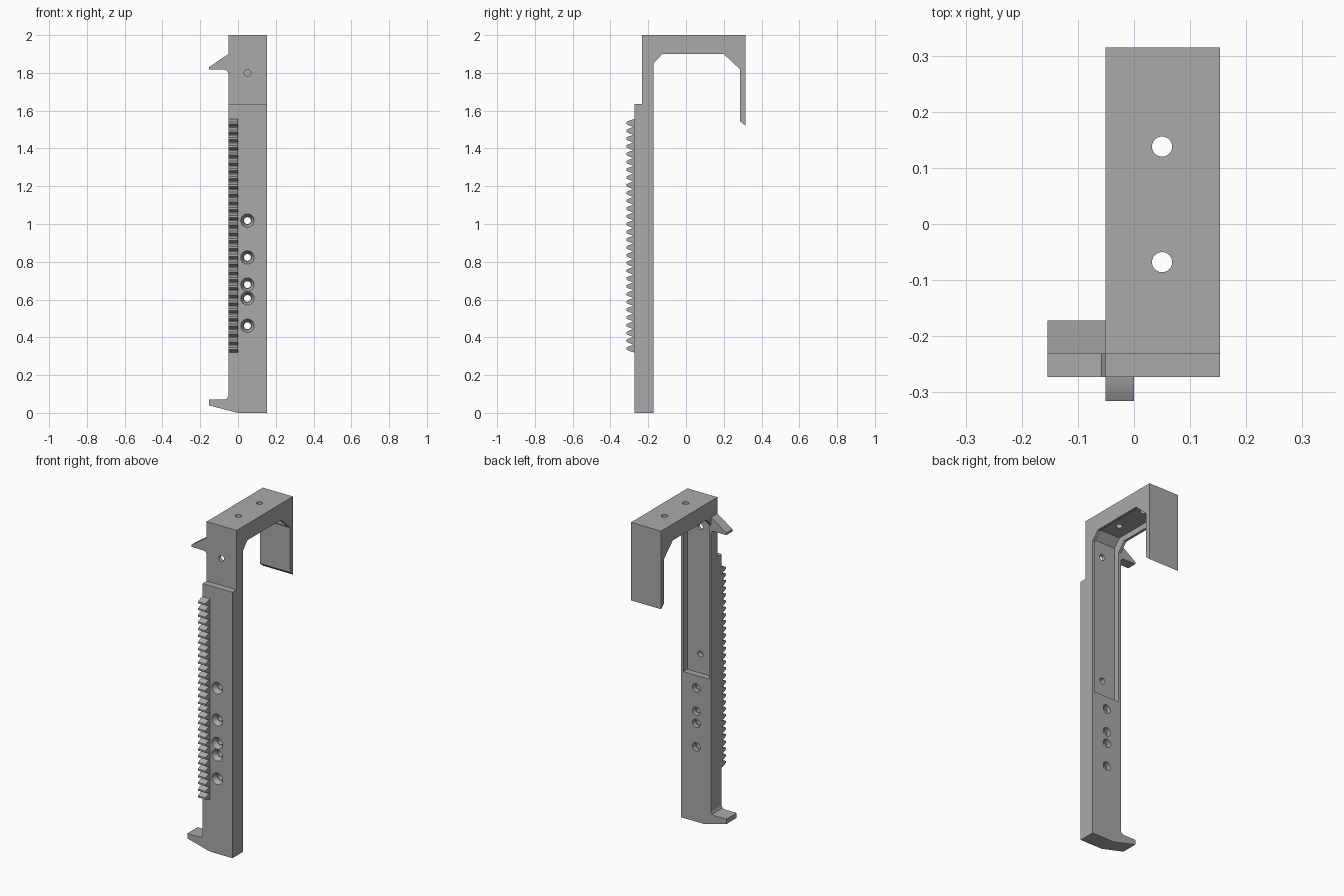
import bpy, bmesh, math
from mathutils import Matrix, Vector

cube = bpy.data.objects.get("Cube")
if cube:
    bpy.data.objects.remove(cube, do_unlink=True)

grey = bpy.data.materials.new("mid grey plastic")
grey.use_nodes = True
grey.diffuse_color = (0.4, 0.4, 0.4, 1)
grey.node_tree.nodes["Principled BSDF"].inputs["Base Color"].default_value = (0.4, 0.4, 0.4, 1)


def finish(name, bm):
    bmesh.ops.recalc_face_normals(bm, faces=bm.faces[:])
    mesh = bpy.data.meshes.new(name)
    bm.to_mesh(mesh)
    bm.free()
    mesh.materials.append(grey)
    ob = bpy.data.objects.new(name, mesh)
    bpy.context.collection.objects.link(ob)
    return ob


def prism(name, axis, profile, lo, hi):
    """Extrude a (y, z) profile along x, or an (x, z) profile along y."""
    bm = bmesh.new()
    place = (lambda a, b, t: (t, a, b)) if axis == "x" else (lambda a, b, t: (a, t, b))
    face = bm.faces.new([bm.verts.new(place(a, b, lo)) for a, b in profile])
    new = bmesh.ops.extrude_face_region(bm, geom=[face])["geom"]
    shift = Vector((hi - lo, 0, 0)) if axis == "x" else Vector((0, hi - lo, 0))
    bmesh.ops.translate(bm, vec=shift, verts=[v for v in new if isinstance(v, bmesh.types.BMVert)])
    return finish(name, bm)


def drill(start, end, r1, r2):
    start, end = Vector(start), Vector(end)
    d = end - start
    mat = Matrix.Translation((start + end) / 2) @ d.to_track_quat("Z", "Y").to_matrix().to_4x4()
    bm = bmesh.new()
    bmesh.ops.create_cone(bm, cap_ends=True, segments=24, radius1=r1, radius2=r2,
                          depth=d.length, matrix=mat)
    return finish("cutter", bm)


def cut(target, cutter):
    cutter.hide_render = True
    mod = target.modifiers.new("cut", "BOOLEAN")
    mod.operation, mod.solver, mod.object = "DIFFERENCE", "EXACT", cutter
    bpy.ops.object.select_all(action="DESELECT")
    bpy.context.view_layer.objects.active = target
    target.select_set(True)
    bpy.ops.object.modifier_apply(modifier=mod.name)
    bpy.data.objects.remove(cutter, do_unlink=True)


LEFT, RIGHT, MID = 0.153, -0.051, 0.05
FRONT, STEP, BACK = -0.273, -0.232, -0.172

# Hooked bar: long upright, top slab and short rear lip
body = prism("hooked_bar", "x", [
    (FRONT, 0), (FRONT, 1.635), (STEP, 1.635), (STEP, 2), (0.315, 2), (0.315, 1.52),
    (0.285, 1.545), (0.285, 1.82), (0.2, 1.9), (-0.125, 1.9), (BACK, 1.85), (BACK, 0)],
    RIGHT, LEFT)

# Sloped lower corner, running on into the lower latch
cut(body, prism("cutter", "y", [(0, 0), (-0.1, 0.026), (-0.1, -0.1), (0, -0.1)], -0.4, 0))

# Recessed channel up the back and along the underside of the slab
cut(body, prism("cutter", "x", [
    (-0.21, 0.9), (-0.21, 1.89), (-0.165, 1.935), (0.28, 1.935),
    (0.28, 1.825), (0.19, 1.885), (-0.12, 1.885), (-0.15, 1.84), (-0.15, 0.9)],
    RIGHT + 0.016, LEFT - 0.016))

# Countersunk screw holes with wider seats at the back
for z in (1.018, 0.823, 0.679, 0.606, 0.461):
    cut(body, drill((MID, -0.4, z), (MID, 0, z), 0.018, 0.018))
    cut(body, drill((MID, FRONT - 0.005, z), (MID, FRONT + 0.03, z), 0.038, 0.022))
    cut(body, drill((MID, -0.2, z), (MID, -0.15, z), 0.026, 0.026))

# Plain holes in the upper front and the top
cut(body, drill((MID, -0.4, 1.8), (MID, 0, 1.8), 0.018, 0.018))
for y in (0.138, -0.068):
    cut(body, drill((MID, y, 1.8), (MID, y, 2.1), 0.018, 0.018))

# Side latches
TIP = -0.154
lower = prism("lower_latch", "y", [
    (RIGHT, 0.013), (TIP, 0.04), (TIP, 0.07), (-0.072, 0.07), (-0.058, 0.075),
    (RIGHT, 0.09)], FRONT, BACK)
upper = prism("upper_latch", "y", [
    (RIGHT, 1.9), (TIP, 1.83), (TIP, 1.817), (-0.07, 1.817), (-0.057, 1.812),
    (RIGHT, 1.797)], STEP, BACK)

# Toothed rack
COUNT, BOTTOM, TOP, ROOT, CREST = 30, 0.32, 1.555, -0.284, -0.315
pitch = (TOP - BOTTOM) / COUNT
profile = [(FRONT, BOTTOM)]
for i in range(COUNT):
    z = BOTTOM + (i + 0.5) * pitch
    profile += [(ROOT, z - 0.45 * pitch), (-0.302, z - 0.3 * pitch), (CREST, z - 0.13 * pitch),
                (CREST, z + 0.13 * pitch), (-0.302, z + 0.3 * pitch), (ROOT, z + 0.45 * pitch)]
profile.append((FRONT, TOP))
rack = prism("toothed_rack", "x", profile, RIGHT, 0)

# Smooth hole walls, keep edges crisp
bpy.ops.object.select_all(action="DESELECT")
for ob in (body, lower, upper, rack):
    ob.select_set(True)
bpy.context.view_layer.objects.active = body
bpy.ops.object.shade_smooth_by_angle(angle=math.radians(25))
